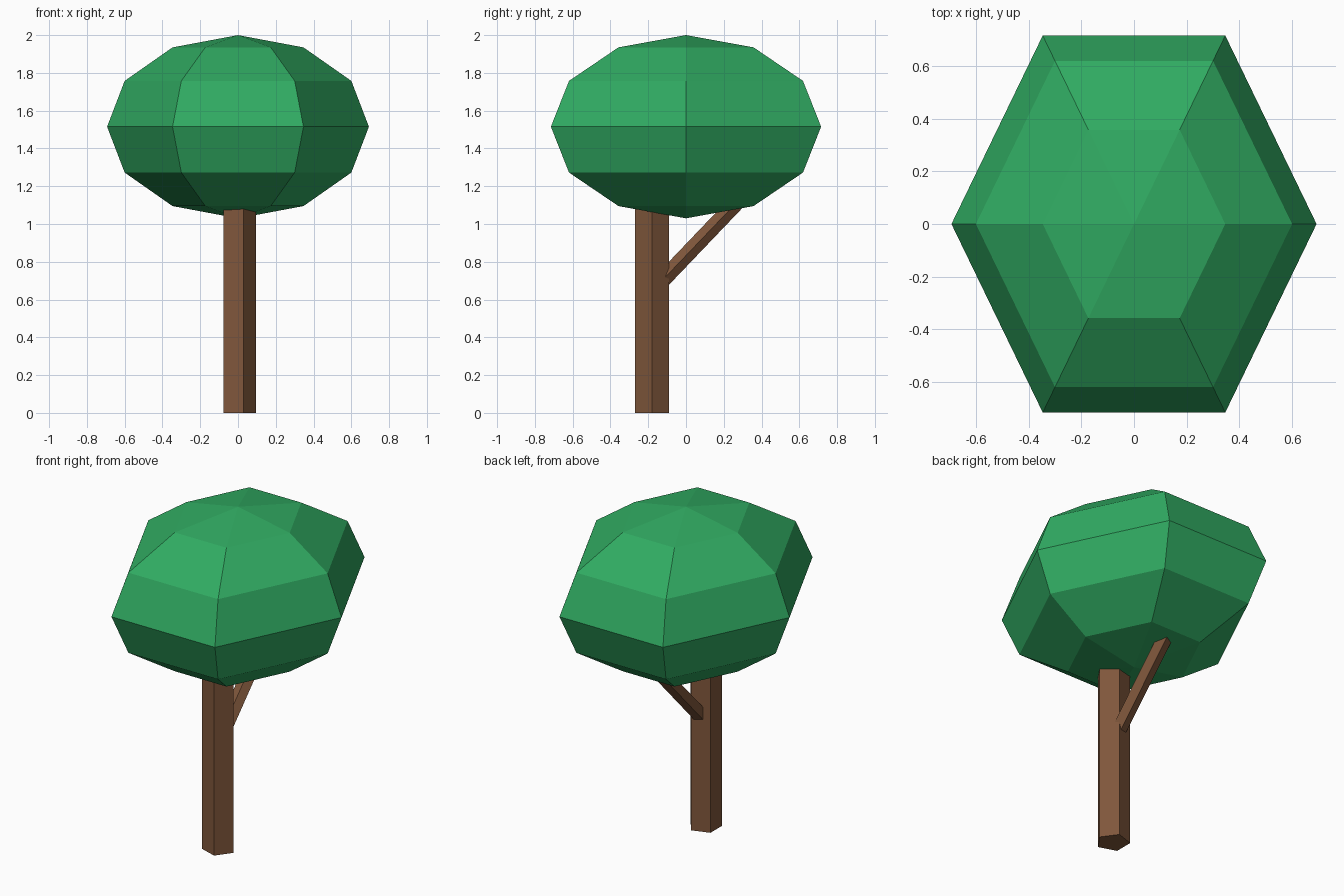
import bpy, bmesh
from math import sin, cos, pi, radians

if "Cube" in bpy.data.objects:
    bpy.data.objects.remove(bpy.data.objects["Cube"])


def material(name, rgb):
    m = bpy.data.materials.new(name)
    m.diffuse_color = (*rgb, 1)
    m.use_nodes = True
    m.node_tree.nodes["Principled BSDF"].inputs["Base Color"].default_value = m.diffuse_color
    return m


def lathe(name, profile, sides, mat, loc, rot=(0, 0, 0), scale=(1, 1, 1)):
    """Spin (radius, z) points, bottom to top, into a faceted closed solid."""
    bm = bmesh.new()
    rings = []
    for r, z in profile:
        n = sides if r > 1e-6 else 1
        rings.append([bm.verts.new((r * cos(2 * pi * i / sides), r * sin(2 * pi * i / sides), z))
                      for i in range(n)])
    for a, b in zip(rings, rings[1:]):
        for i in range(sides):
            j = (i + 1) % sides
            quad = [a[i % len(a)], a[j % len(a)], b[j % len(b)], b[i % len(b)]]
            bm.faces.new(list(dict.fromkeys(quad)))
    for ring in (rings[0], rings[-1]):
        if len(ring) > 1:
            bm.faces.new(ring)
    bmesh.ops.recalc_face_normals(bm, faces=bm.faces)
    me = bpy.data.meshes.new(name)
    bm.to_mesh(me)
    bm.free()
    me.materials.append(mat)
    ob = bpy.data.objects.new(name, me)
    ob.location, ob.rotation_euler, ob.scale = loc, rot, scale
    bpy.context.collection.objects.link(ob)
    return ob


leaf = material("leaf", (0.03, 0.407, 0.122))
bark = material("bark", (0.214, 0.095, 0.044))

# Crown: six-sided, six-ring squashed ball
ball = [(0 if k in (0, 6) else sin(pi * k / 6), -cos(pi * k / 6)) for k in range(7)]
lathe("crown", ball, 6, leaf, (0, 0, 1.515), scale=(0.693, 0.826, 0.485))

# Trunk: upright five-sided post, its top buried in the crown
lathe("trunk", [(0.095, 0), (0.095, 1.2)], 5, bark, (0, -0.18, 0))

# Branch: thinner five-sided post leaning back into the crown
lathe("branch", [(0.0445, 0), (0.0445, 0.62)], 5, bark, (0, -0.14, 0.687),
      rot=(radians(-43.7), 0, 0))
